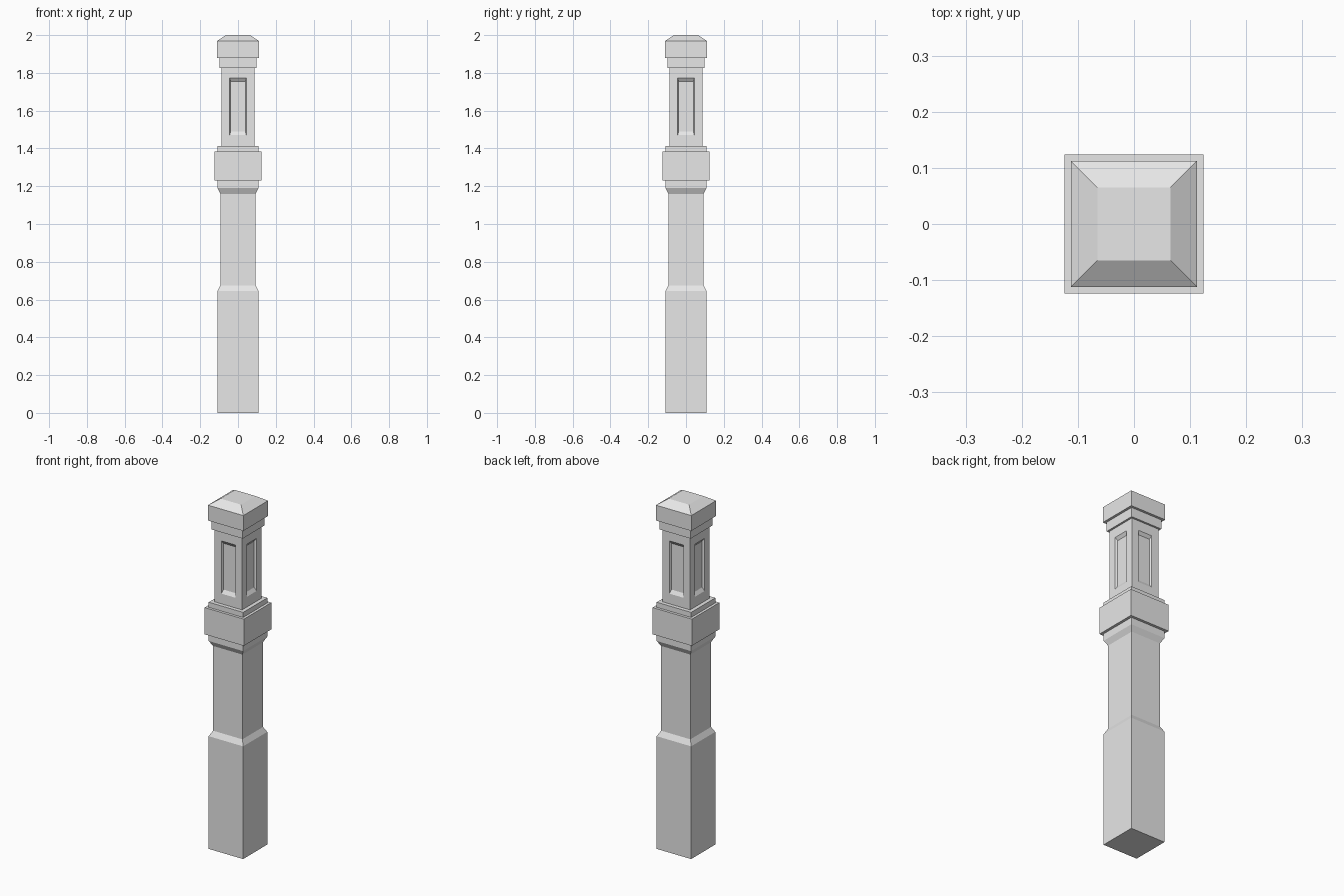
import bpy
import bmesh
from math import pi
from mathutils import Matrix, Vector

if "Cube" in bpy.data.objects:
    bpy.data.objects.remove(bpy.data.objects["Cube"], do_unlink=True)

grey = bpy.data.materials.new("plain_grey")
grey.use_nodes = True
colour = (0.8, 0.8, 0.8, 1)
grey.diffuse_color = colour
grey.node_tree.nodes["Principled BSDF"].inputs["Base Color"].default_value = colour


def finish(name, bm):
    bmesh.ops.remove_doubles(bm, verts=bm.verts, dist=0.0001)
    mesh = bpy.data.meshes.new(name)
    bm.to_mesh(mesh)
    bm.free()
    mesh.materials.append(grey)
    obj = bpy.data.objects.new(name, mesh)
    bpy.context.collection.objects.link(obj)
    return obj


def bridge(bm, a, b):
    for i in range(4):
        j = (i + 1) % 4
        bm.faces.new((a[i], a[j], b[j], b[i]))


def square_turning(name, profile, bottom=False, top=False):
    """Stack square rings given as (half width, height)."""
    bm = bmesh.new()
    rings = [[bm.verts.new((x * h, y * h, z))
              for x, y in ((-1, -1), (1, -1), (1, 1), (-1, 1))]
             for h, z in profile]
    for a, b in zip(rings, rings[1:]):
        bridge(bm, a, b)
    if bottom:
        bm.faces.new(rings[0][::-1])
    if top:
        bm.faces.new(rings[-1])
    return finish(name, bm)


def panelled_shaft(name, half, bottom, top):
    """Four sides, each with a recessed panel and sloped borders."""
    bm = bmesh.new()
    depth = 0.012
    # Half width, lower edge, upper edge and distance from the axis
    frames = ((half, bottom, top, half),
              (0.044, 1.47, 1.772, half),
              (0.039, 1.49, 1.755, half - depth))
    for side in range(4):
        turn = Matrix.Rotation(side * pi / 2, 3, 'Z')
        rings = [[bm.verts.new(turn @ Vector((x, -d, z)))
                  for x, z in ((-w, lo), (w, lo), (w, hi), (-w, hi))]
                 for w, lo, hi, d in frames]
        for a, b in zip(rings, rings[1:]):
            bridge(bm, a, b)
        bm.faces.new(rings[-1])
    return finish(name, bm)


# Wide base, narrow shaft and flared top
square_turning("lower_post", (
    (0.109, 0), (0.109, 0.645), (0.093, 0.675),
    (0.093, 1.16), (0.109, 1.19), (0.109, 1.23)), bottom=True)

# Block with a small step above it
square_turning("collar", (
    (0.109, 1.23), (0.124, 1.23), (0.124, 1.383),
    (0.109, 1.383), (0.109, 1.412), (0.087, 1.412)))

panelled_shaft("panelled_shaft", 0.087, 1.412, 1.827)

# Neck moulding and bevelled cap
square_turning("cap", (
    (0.087, 1.827), (0.098, 1.827), (0.098, 1.88), (0.112, 1.88),
    (0.112, 1.968), (0.065, 2.0)), top=True)
